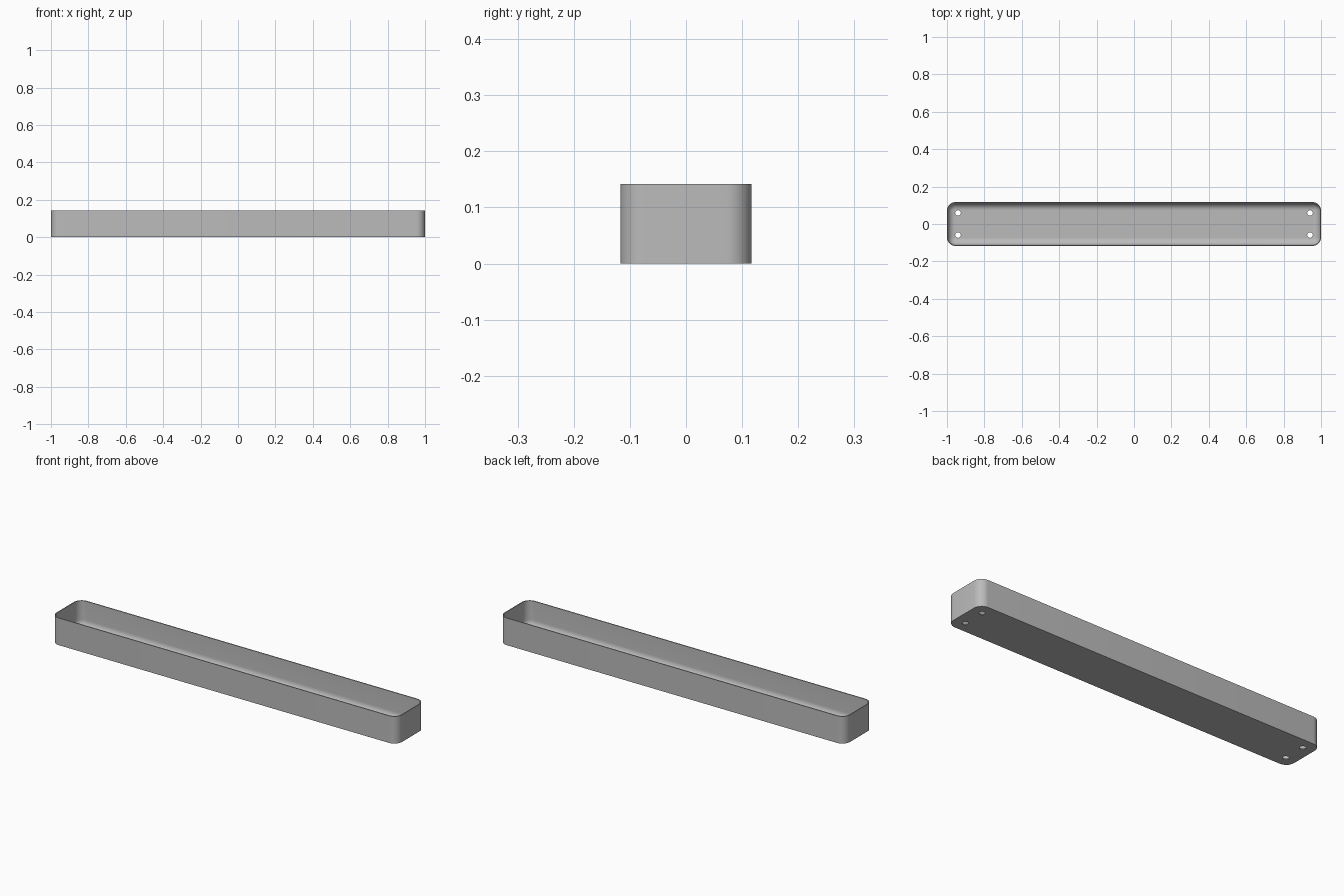
import bpy, bmesh
from math import cos, sin, pi

cube = bpy.data.objects.get("Cube")
if cube:
    bpy.data.objects.remove(cube, do_unlink=True)

HALF_X, HALF_Y, HEIGHT = 1.0, 0.117, 0.142
CORNER, WALL, FLOOR, FILLET = 0.045, 0.005, 0.005, 0.038
STEPS = 10

grey = bpy.data.materials.new("light grey")
grey.use_nodes = True
colour = (0.5, 0.5, 0.5, 1)
grey.diffuse_color = colour
grey.node_tree.nodes["Principled BSDF"].inputs["Base Color"].default_value = colour


def ring(bm, inset, z):
    """Rounded rectangle, inset from the outer wall."""
    r = CORNER - inset
    verts = []
    for quarter, (sx, sy) in enumerate(((1, 1), (-1, 1), (-1, -1), (1, -1))):
        for i in range(STEPS + 1):
            a = (quarter + i / STEPS) * pi / 2
            verts.append(bm.verts.new((sx * (HALF_X - CORNER) + r * cos(a),
                                       sy * (HALF_Y - CORNER) + r * sin(a), z)))
    return verts


# Outer wall, rim, inner wall and the fillet down to the floor
levels = [(0, 0), (0, HEIGHT), (WALL, HEIGHT)]
for i in range(STEPS + 1):
    a = i / STEPS * pi / 2
    levels.append((WALL + FILLET * (1 - cos(a)), FLOOR + FILLET * (1 - sin(a))))

bm = bmesh.new()
rings = [ring(bm, *level) for level in levels]
for low, high in zip(rings, rings[1:]):
    for i in range(len(low)):
        j = (i + 1) % len(low)
        bm.faces.new((low[i], low[j], high[j], high[i]))
bm.faces.new(rings[0][::-1])
bm.faces.new(rings[-1])
bmesh.ops.recalc_face_normals(bm, faces=bm.faces)
mesh = bpy.data.meshes.new("tray")
bm.to_mesh(mesh)
bm.free()
mesh.materials.append(grey)
tray = bpy.data.objects.new("tray", mesh)
bpy.context.collection.objects.link(tray)

# Four drain holes through the floor
for sx in (-1, 1):
    for sy in (-1, 1):
        bpy.ops.mesh.primitive_cylinder_add(vertices=32, radius=0.015, depth=0.06,
                                            location=(sx * 0.941, sy * 0.059, 0))
        cutter = bpy.context.object
        cutter.name = "hole_cutter"
        cutter.hide_render = True
        cutter.data.materials.append(grey)
        bpy.context.view_layer.objects.active = tray
        cut = tray.modifiers.new("drain_hole", 'BOOLEAN')
        cut.operation = 'DIFFERENCE'
        cut.solver = 'EXACT'
        cut.object = cutter
        bpy.ops.object.modifier_apply(modifier=cut.name)
        bpy.data.objects.remove(cutter, do_unlink=True)

# Smooth the curved walls, keep the rim and base crisp
bpy.ops.object.select_all(action='DESELECT')
tray.select_set(True)
bpy.context.view_layer.objects.active = tray
bpy.ops.object.shade_smooth_by_angle(angle=pi / 6)
